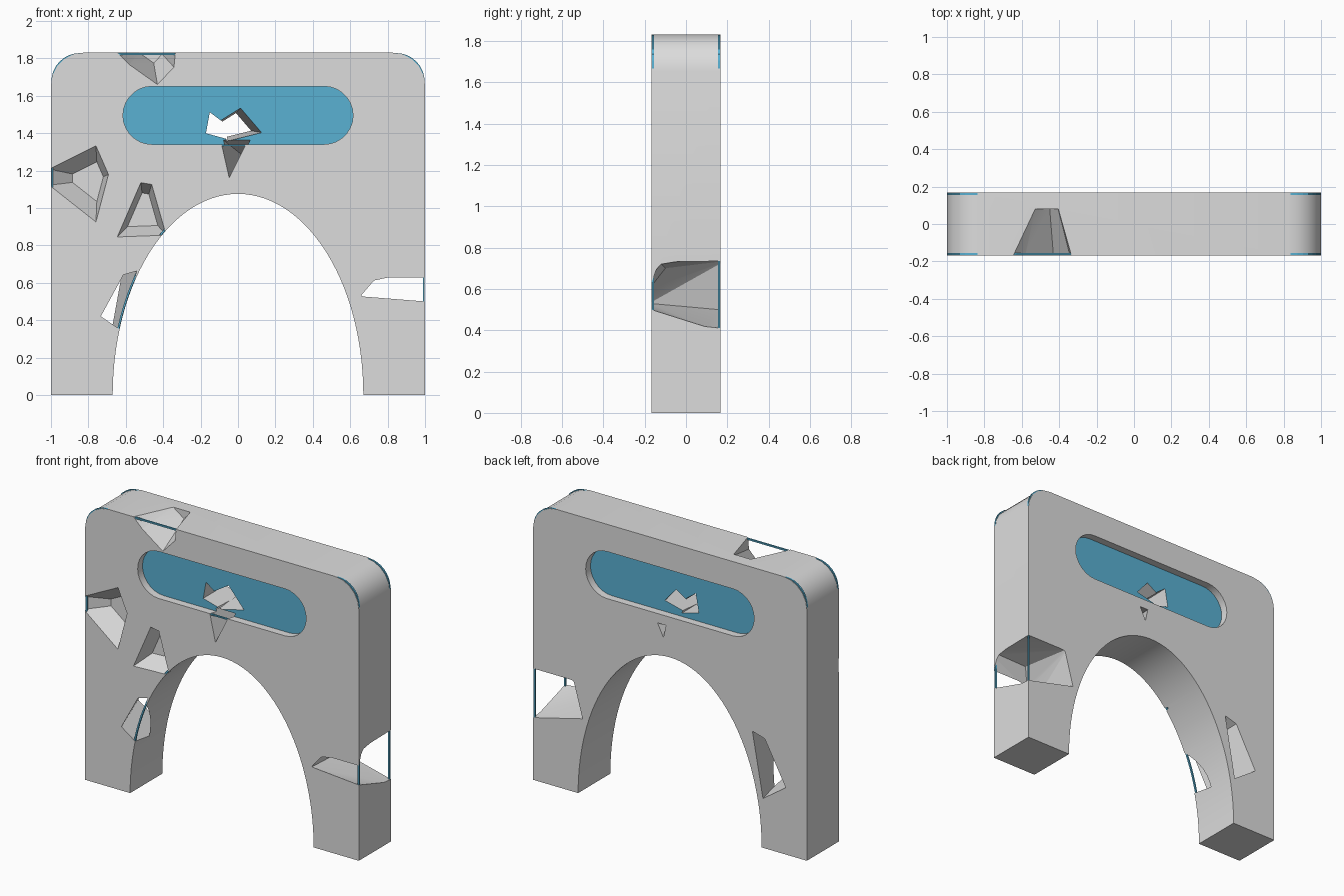
import bpy, bmesh, math

if "Cube" in bpy.data.objects:
    bpy.data.objects.remove(bpy.data.objects["Cube"])

D = 0.168          # half depth of the arch
H = 1.83           # total height
POCKET = 0.118     # half thickness left behind the recessed panel


def material(name, rgb):
    m = bpy.data.materials.new(name)
    m.diffuse_color = (*rgb, 1)
    m.use_nodes = True
    m.node_tree.nodes["Principled BSDF"].inputs["Base Color"].default_value = m.diffuse_color
    return m


stone = material("light grey", (0.72, 0.72, 0.72))
blue = material("teal blue", (0.10, 0.44, 0.65))


def to_object(name, bm, *mats):
    bmesh.ops.recalc_face_normals(bm, faces=bm.faces[:])
    me = bpy.data.meshes.new(name)
    bm.to_mesh(me)
    bm.free()
    ob = bpy.data.objects.new(name, me)
    bpy.context.collection.objects.link(ob)
    for m in mats:
        me.materials.append(m)
    return ob


def arc(cx, cz, rx, rz, a0, a1, n):
    angles = [math.radians(a0 + (a1 - a0) * i / n) for i in range(n + 1)]
    return [(cx + rx * math.cos(a), cz + rz * math.sin(a)) for a in angles]


def gate_outline(r, n):
    # counter-clockwise: right leg, rounded top corners, left leg, arch opening
    return ([(0.67, 0), (1, 0)] + arc(1 - r, H - r, r, r, 0, 90, n)
            + arc(r - 1, H - r, r, r, 90, 180, n) + [(-1, 0)]
            + arc(0, 0, 0.67, 1.075, 180, 0, 56)[:-1])


def window_outline():
    r, z = 0.155, 1.495
    return arc(0.46, z, r, r, -90, 90, 14) + arc(-0.46, z, r, r, 90, 270, 14)


def prism(name, pts, y0, y1, *mats):
    bm = bmesh.new()
    f = bm.faces.new([bm.verts.new((x, y0, z)) for x, z in pts])
    ext = bmesh.ops.extrude_face_region(bm, geom=[f])
    for v in ext["geom"]:
        if isinstance(v, bmesh.types.BMVert):
            v.co.y = y1
    if not any(len(e.link_faces) < 2 for e in bm.edges):
        return to_object(name, bm, *mats)
    bmesh.ops.holes_fill(bm, edges=bm.edges[:], sides=0)
    return to_object(name, bm, *mats)


def offset(pts, d):
    # shift a counter-clockwise outline inward by d
    out, n = [], len(pts)
    for i, (bx, bz) in enumerate(pts):
        (ax, az), (cx, cz) = pts[i - 1], pts[(i + 1) % n]
        l1, l2 = math.hypot(bx - ax, bz - az), math.hypot(cx - bx, cz - bz)
        n1, n2 = (-(bz - az) / l1, (bx - ax) / l1), (-(cz - bz) / l2, (cx - bx) / l2)
        k = d / max(0.3, 1 + n1[0] * n2[0] + n1[1] * n2[1])
        out.append((bx + (n1[0] + n2[0]) * k, bz + (n1[1] + n2[1]) * k))
    return out


def edge_strip(name, pts, d0, d1):
    # square-section strip following an outline just behind front and back face
    bm = bmesh.new()
    a, b, n = offset(pts, d0), offset(pts, d1), len(pts)
    outer, inner = D - 0.003, D - 0.014
    for s in (-1, 1):
        rings = [[bm.verts.new((x, s * y, z)) for x, z in p]
                 for p, y in ((a, outer), (b, outer), (b, inner), (a, inner))]
        for k in range(4):
            r, q = rings[k], rings[(k + 1) % 4]
            for i in range(n):
                j = (i + 1) % n
                bm.faces.new((r[i], r[j], q[j], q[i]))
    return to_object(name, bm, blue)


def cut(ob, cutter):
    m = ob.modifiers.new("cut", 'BOOLEAN')
    m.operation, m.solver, m.object = 'DIFFERENCE', 'EXACT', cutter
    bpy.context.view_layer.objects.active = ob
    bpy.ops.object.modifier_apply(modifier=m.name)
    bpy.data.objects.remove(cutter)


def chip(ob, *outline, y=D + 0.02, sx=1.0, sz=None, dx=0.0, dz=0.0, extra=()):
    # break a piece off: front outline tapering to a scaled, shifted copy at depth y
    sz = sz or sx
    cx = sum(p[0] for p in outline) / len(outline)
    cz = sum(p[1] for p in outline) / len(outline)
    bm = bmesh.new()
    for x, z in outline:
        bm.verts.new((x, -D - 0.01, z))
        bm.verts.new((cx + (x - cx) * sx + dx, y, cz + (z - cz) * sz + dz))
    for p in extra:
        bm.verts.new(p)
    bmesh.ops.convex_hull(bm, input=bm.verts[:])
    loose = [v for v in bm.verts if not v.link_faces]
    bmesh.ops.delete(bm, geom=loose, context='VERTS')
    cut(ob, to_object("chip_cutter", bm, stone))


# arch body with window pockets front and back
arch = prism("arch_body", gate_outline(0.175, 5), -D, D, stone, blue)
for s in (-1, 1):
    cut(arch, prism("pocket_cutter", window_outline(), s * POCKET, s * 0.3, stone))

# top edge
chip(arch, (-.67, 1.85), (-.33, 1.85), (-.34, 1.75), (-.43, 1.655), (-.585, 1.765),
     y=.08, sx=.5, dz=.06)
# left edge
chip(arch, (-1.02, 1.21), (-1.02, 1.12), (-.76, .915), (-.69, 1.18), (-.76, 1.34),
     y=-.06, sx=.5, dx=.05)
# beside the arch crown
chip(arch, (-.65, .84), (-.38, .85), (-.46, 1.13), (-.52, 1.14), y=-.05, sx=.6)
# left leg, right through and wider at the back
chip(arch, (-.73, .42), (-.61, .64), (-.54, .66), (-.6, .33), sx=1.3, dx=-.09, dz=.05)
# right leg, right through and taller at the back
chip(arch, (.66, .53), (.72, .6), (1.1, .6), (1.1, .495), sx=1.1, sz=3.4, dz=.03,
     extra=[(1.1, -.13, .73), (.8, -.1, .7)])
# hole in the panel (two lobes) and the wedge under it
chip(arch, (-.17, 1.4), (-.15, 1.51), (-.09, 1.465), (-.06, 1.37), sx=1.15)
chip(arch, (-.1, 1.465), (.02, 1.54), (.14, 1.4), (-.06, 1.35), sx=.6, dx=-.03)
chip(arch, (-.1, 1.38), (.06, 1.38), (-.05, 1.16), sx=.35, dx=.09, dz=-.06)

# blue panel = the flat pocket floors
for p in arch.data.polygons:
    floor = abs(abs(p.center.y) - POCKET) < 0.001 and abs(p.normal.y) > 0.99
    p.material_index = 1 if floor else 0

# thin blue strips behind the edges, bared at the breaks and corners
edge_strip("outline_strip", gate_outline(0.155, 8), 0.002, 0.012)
edge_strip("window_strip", window_outline(), -0.002, -0.010)

bpy.ops.object.select_all(action='DESELECT')
arch.select_set(True)
bpy.context.view_layer.objects.active = arch
bpy.ops.object.shade_smooth_by_angle(angle=math.radians(22))
